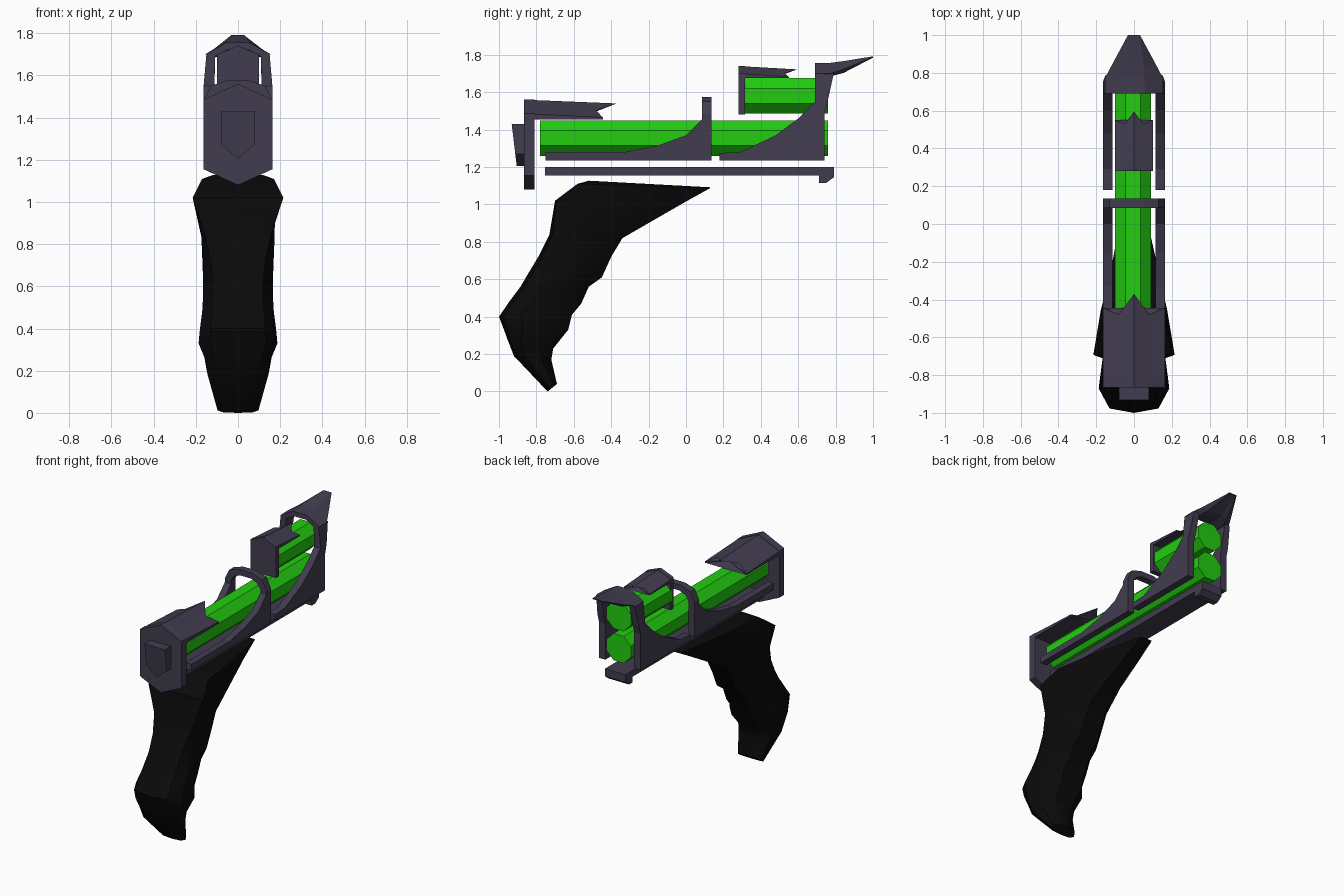
import bpy, bmesh, math
from mathutils import Vector

cube = bpy.data.objects.get("Cube")
if cube:
    bpy.data.objects.remove(cube, do_unlink=True)


def material(name, rgb, rough=0.6):
    m = bpy.data.materials.new(name)
    m.use_nodes = True
    m.diffuse_color = (*rgb, 1)
    bsdf = m.node_tree.nodes["Principled BSDF"]
    bsdf.inputs["Base Color"].default_value = (*rgb, 1)
    bsdf.inputs["Roughness"].default_value = rough
    return m


METAL = material("purple grey metal", (0.055, 0.046, 0.080))
GREEN = material("bright green", (0.016, 0.62, 0.005))
BLACK = material("black grip", (0.003, 0.003, 0.003))


def loft(name, rings, mat, smooth=False):
    """Skin a series of equal-length point rings and cap both ends."""
    bm = bmesh.new()
    vs = [[bm.verts.new(p) for p in r] for r in rings]
    n = len(rings[0])
    for a, b in zip(vs, vs[1:]):
        for i in range(n):
            j = (i + 1) % n
            bm.faces.new((a[i], a[j], b[j], b[i]))
    bm.faces.new(vs[0][::-1])
    if len({tuple(p) for p in rings[-1]}) > 1:
        bm.faces.new(vs[-1])
    bmesh.ops.remove_doubles(bm, verts=bm.verts, dist=1e-5)
    bmesh.ops.recalc_face_normals(bm, faces=bm.faces)
    me = bpy.data.meshes.new(name)
    bm.to_mesh(me)
    bm.free()
    me.materials.append(mat)
    ob = bpy.data.objects.new(name, me)
    bpy.context.collection.objects.link(ob)
    if smooth:
        bpy.ops.object.select_all(action="DESELECT")
        ob.select_set(True)
        bpy.context.view_layer.objects.active = ob
        bpy.ops.object.shade_smooth_by_angle(angle=math.radians(35))
    return ob


def prism_x(name, profile, x0, x1, mat=METAL):
    """Extrude a (y, z) side profile along x."""
    return loft(name, [[(x, y, z) for y, z in profile] for x in (x0, x1)], mat)


def prism_y(name, profile, y0, y1, mat=METAL):
    """Extrude an (x, z) front profile along y."""
    return loft(name, [[(x, y, z) for x, z in profile] for y in (y0, y1)], mat)


def mirrored(half):
    """Complete a right-hand (x, z) outline to both sides."""
    return half + [(-x, z) for x, z in reversed(half) if x > 1e-6]


def mirror_x(ob):
    ob.modifiers.new("Mirror", "MIRROR")
    return ob


# Green octagonal tubes
def tube(name, y0, y1, zc, r=0.095):
    rad = r / math.cos(math.pi / 8)
    angles = [math.radians(22.5 + 45 * i) for i in range(8)]
    prism_y(name, [(-0.005 + rad * math.cos(a), zc + rad * math.sin(a)) for a in angles],
            y0, y1, GREEN)


tube("lower_tube", -0.78, 0.76, 1.355)
tube("upper_tube", 0.30, 0.76, 1.58)


# Gabled roofs with a swallow-tail rear end
def roof(name, y0, hw, zb, zs, zp, side, notch, tip, tip_drop):
    n = hw * 0.5
    zn = (zs + zp) / 2
    outline = [(hw, zb), (hw, zs), (n, zn), (0, zp), (-n, zn), (-hw, zs), (-hw, zb)]
    ends = [side, side, notch, tip, notch, side, side]
    front = [(x, y0, z) for x, z in outline]
    rear = [(x, y, z - (tip_drop if z > zb else 0)) for (x, z), y in zip(outline, ends)]
    apex = [(0, notch, (zb + zp - tip_drop) / 2)] * 7
    loft(name, [front, rear, apex], METAL)


roof("front_roof", -0.865, 0.163, 1.455, 1.485, 1.56, -0.445, -0.48, -0.37, 0.02)
roof("upper_clip_roof", 0.28, 0.10, 1.675, 1.70, 1.74, 0.55, 0.53, 0.595, 0.018)

# Plates at the front ends of the tubes
prism_y("front_plate", [(0, 1.08), (0.163, 1.155), (0.163, 1.485), (0, 1.56),
                        (-0.163, 1.485), (-0.163, 1.155)], -0.865, -0.81)
prism_y("upper_clip_plate", [(-0.1, 1.48), (0.1, 1.48), (0.1, 1.70), (0, 1.74),
                             (-0.1, 1.70)], 0.28, 0.315)

# Shield-shaped boss, its face slanting back toward the bottom
shield = [(0.08, 1.43), (0.08, 1.27), (0, 1.205), (-0.08, 1.27), (-0.08, 1.43)]
loft("front_boss", [[(x, -0.86, z) for x, z in shield],
                    [(x, -0.932 + (1.43 - z) * 0.12, z) for x, z in shield]], METAL)

# Front bracket: swept side plates joined by an arch
mirror_x(prism_x("front_bracket_side", [
    (-0.75, 1.235), (0.135, 1.235), (0.135, 1.48), (0.085, 1.48), (0.085, 1.455),
    (0.0, 1.37), (-0.15, 1.315), (-0.33, 1.28), (-0.75, 1.28)], 0.115, 0.163))
outer = [(0.163, 1.48), (0.13, 1.55), (0.055, 1.575)]
inner = [(0.115, 1.48), (0.09, 1.515), (0.045, 1.535)]
prism_y("front_bracket_arch", outer + [(-x, z) for x, z in outer[::-1]]
        + [(-x, z) for x, z in inner] + inner[::-1], 0.085, 0.135)

# Rear bracket: tall swept side plates leaning in at the top
rear_side = prism_x("rear_bracket_side", [
    (0.18, 1.235), (0.74, 1.235), (0.74, 1.49), (0.757, 1.55), (0.79, 1.70),
    (0.69, 1.70), (0.69, 1.55), (0.60, 1.46), (0.48, 1.37), (0.29, 1.28),
    (0.18, 1.275)], 0.113, 0.163)
for v in rear_side.data.vertices:
    if v.co.z > 1.65:
        v.co.x -= 0.013 if v.co.x > 0.14 else 0.005
mirror_x(rear_side)

# Beaked hood over the rear bracket
hood = [
    (0.69, [(0.055, 1.755), (0.152, 1.70), (0.108, 1.69), (0.05, 1.722)]),
    (0.77, [(0.055, 1.757), (0.155, 1.70), (0.108, 1.685), (0.05, 1.712)]),
    (0.84, [(0.05, 1.766), (0.118, 1.722), (0.08, 1.702), (0.04, 1.715)]),
    (1.00, [(0.03, 1.792), (0.032, 1.788), (0.028, 1.785), (0.02, 1.785)]),
]
loft("rear_hood", [[(x, y, z) for x, z in half] + [(-x, y, z) for x, z in half[::-1]]
                   for y, half in hood], METAL)

# Bottom rail with a hooked rear end
prism_x("bottom_rail", [(-0.755, 1.155), (0.71, 1.155), (0.71, 1.115), (0.75, 1.115),
                        (0.79, 1.145), (0.79, 1.20), (-0.755, 1.20)], -0.08, 0.08)

# Grip: rings of (front y, front z, back y, back z, half width, top-section blend)
grip = [
    (-0.74, 0.00, -0.69, 0.04, 0.097, 0),
    (-0.92, 0.19, -0.72, 0.17, 0.145, 0),
    (-0.955, 0.28, -0.71, 0.23, 0.160, 0),
    (-0.973, 0.33, -0.63, 0.33, 0.187, 0),
    (-1.00, 0.40, -0.61, 0.41, 0.180, 0),
    (-0.945, 0.48, -0.56, 0.47, 0.170, 0),
    (-0.885, 0.56, -0.52, 0.56, 0.165, 0),
    (-0.85, 0.62, -0.45, 0.61, 0.165, 0),
    (-0.79, 0.72, -0.40, 0.72, 0.172, 0.1),
    (-0.73, 0.84, -0.34, 0.82, 0.187, 0.4),
    (-0.70, 1.02, -0.01, 1.01, 0.215, 1),
    (-0.58, 1.11, 0.13, 1.088, 0.170, 1),
    (-0.52, 1.127, 0.125, 1.092, 0.120, 1),
]
round_section = [(0.0, 0.0), (0.06, 0.72), (0.3, 1.0), (0.72, 0.9), (1.0, 0.45)]
wedge_section = [(0.0, 0.0), (0.01, 1.0), (0.35, 0.82), (0.75, 0.5), (1.0, 0.25)]
rings = []
for yf, zf, yb, zb, w, k in grip:
    front, back = Vector((0, yf, zf)), Vector((0, yb, zb))
    half = []
    for (t0, x0), (t1, x1) in zip(round_section, wedge_section):
        p = front.lerp(back, t0 + (t1 - t0) * k)
        p.x = w * (x0 + (x1 - x0) * k)
        half.append(p)
    rings.append(half + [Vector((-p.x, p.y, p.z)) for p in half[:0:-1]])
loft("grip", rings, BLACK, smooth=True)
